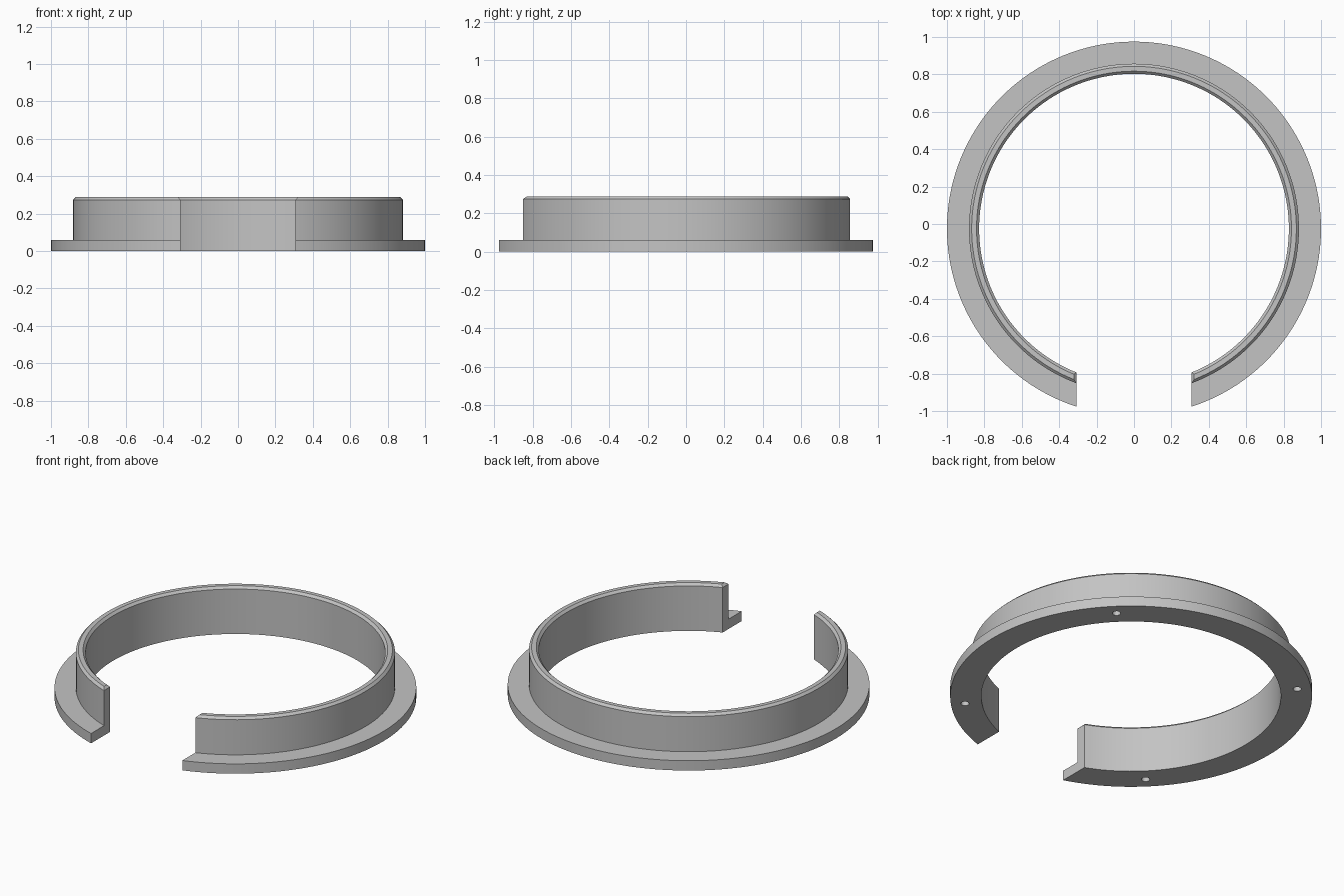
import bpy, bmesh, math

if "Cube" in bpy.data.objects:
    bpy.data.objects.remove(bpy.data.objects["Cube"])

CENTRE_Y = -0.025
GAP = 0.308          # half width of the opening
CH = 0.014           # chamfer on the top rim
STEPS = 144

grey = bpy.data.materials.new("plain grey")
grey.diffuse_color = (0.55, 0.55, 0.55, 1)
grey.use_nodes = True
grey.node_tree.nodes["Principled BSDF"].inputs["Base Color"].default_value = grey.diffuse_color

# Flanged cross-section: radius, height, half gap width at that corner
profile = [
    (0.828, 0.0, GAP), (1.0, 0.0, GAP), (1.0, 0.06, GAP), (0.882, 0.06, GAP),
    (0.882, 0.288 - CH, GAP), (0.882 - CH, 0.288, GAP + CH),
    (0.828 + CH, 0.288, GAP + CH), (0.828, 0.288 - CH, GAP),
]

# Sweep the section round, with both ends cut parallel to the centre line
bm = bmesh.new()
rows = []
for i in range(STEPS + 1):
    t = 2 * i / STEPS - 1
    row = []
    for r, z, g in profile:
        a = math.pi / 2 + t * (math.pi - math.asin(g / r))
        row.append(bm.verts.new((r * math.cos(a), r * math.sin(a) + CENTRE_Y, z)))
    rows.append(row)
n = len(profile)
for a, b in zip(rows, rows[1:]):
    for k in range(n):
        bm.faces.new((a[k], a[(k + 1) % n], b[(k + 1) % n], b[k]))
# End caps: flange foot, wall and chamfer
for row in (rows[0], rows[-1]):
    bm.faces.new(row[:5] + row[7:])
    bm.faces.new(row[4:8])
bmesh.ops.recalc_face_normals(bm, faces=bm.faces)
mesh = bpy.data.meshes.new("flanged_ring")
bm.to_mesh(mesh)
bm.free()
ring = bpy.data.objects.new("flanged_ring", mesh)
bpy.context.collection.objects.link(ring)
mesh.materials.append(grey)

# Four blind holes drilled into the underside
bm = bmesh.new()
for k in range(4):
    a = math.radians(45 + 90 * k)
    res = bmesh.ops.create_cone(bm, cap_ends=True, segments=24,
                                radius1=0.023, radius2=0.023, depth=0.09)
    bmesh.ops.translate(bm, verts=res["verts"],
                        vec=(0.922 * math.cos(a), 0.922 * math.sin(a) + CENTRE_Y, 0))
cut_mesh = bpy.data.meshes.new("hole_cutter")
bm.to_mesh(cut_mesh)
bm.free()
cut_mesh.materials.append(grey)
cutter = bpy.data.objects.new("hole_cutter", cut_mesh)
bpy.context.collection.objects.link(cutter)
cutter.hide_render = True

mod = ring.modifiers.new("holes", "BOOLEAN")
mod.operation = "DIFFERENCE"
mod.solver = "EXACT"
mod.object = cutter
bpy.context.view_layer.objects.active = ring
ring.select_set(True)
bpy.ops.object.modifier_apply(modifier="holes")
bpy.data.objects.remove(cutter)
bpy.ops.object.shade_smooth_by_angle(angle=math.radians(30))
